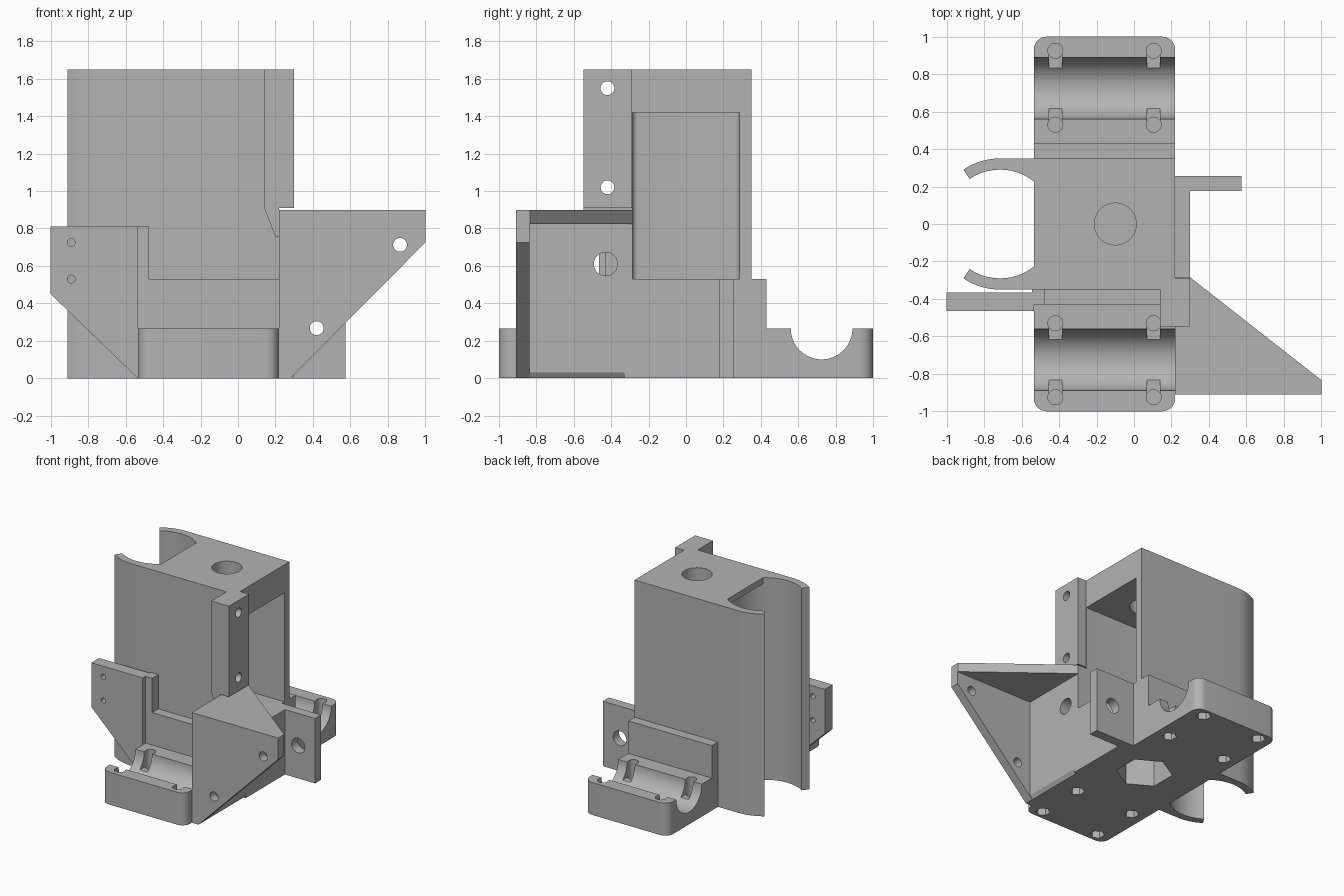
import bpy, bmesh
from math import cos, sin, radians

cube = bpy.data.objects.get("Cube")
if cube:
    bpy.data.objects.remove(cube, do_unlink=True)

grey = bpy.data.materials.new("printed grey")
grey.use_nodes = True
grey.diffuse_color = (0.45, 0.45, 0.45, 1)
grey.node_tree.nodes["Principled BSDF"].inputs["Base Color"].default_value = (0.45, 0.45, 0.45, 1)

parts = []
TOP = 1.65
LEFT, RIGHT = -0.535, 0.22


def arc(cx, cy, r, start, end, steps=24):
    angles = [radians(start + (end - start) * i / steps) for i in range(steps + 1)]
    return [(cx + r * cos(a), cy + r * sin(a)) for a in angles]


def rect(a0, a1, b0, b1):
    return [(a0, b0), (a1, b0), (a1, b1), (a0, b1)]


def prism(name, profile, axis, lo, hi, keep=True, round_end=None):
    """Extrude a closed 2D profile along an axis."""
    place = {"x": lambda a, b, t: (t, a, b),
             "y": lambda a, b, t: (a, t, b),
             "z": lambda a, b, t: (a, b, t)}[axis]
    bm = bmesh.new()
    rings = [[bm.verts.new(place(a, b, t)) for a, b in profile] for t in (lo, hi)]
    bm.faces.new(rings[0])
    bm.faces.new(rings[1])
    n = len(profile)
    for i in range(n):
        j = (i + 1) % n
        bm.faces.new((rings[0][i], rings[0][j], rings[1][j], rings[1][i]))
    if round_end is not None:
        # Round the upright corners at the far end
        edges = [e for e in bm.edges
                 if all(abs(v.co.y - round_end) < 1e-4 for v in e.verts)
                 and abs(e.verts[0].co.z - e.verts[1].co.z) > 0.1]
        bmesh.ops.bevel(bm, geom=edges, offset=0.07, segments=8,
                        profile=0.5, affect="EDGES")
    bmesh.ops.recalc_face_normals(bm, faces=bm.faces[:])
    mesh = bpy.data.meshes.new(name)
    bm.to_mesh(mesh)
    bm.free()
    mesh.materials.append(grey)
    obj = bpy.data.objects.new(name, mesh)
    bpy.context.collection.objects.link(obj)
    if keep:
        parts.append(obj)
    else:
        obj.hide_render = True
    return obj


def cut(target, profile, axis, lo, hi):
    """Subtract a prism from a part, then discard the cutter."""
    cutter = prism("cutter", profile, axis, lo, hi, keep=False)
    mod = target.modifiers.new("cut", "BOOLEAN")
    mod.operation = "DIFFERENCE"
    mod.solver = "EXACT"
    mod.object = cutter
    bpy.context.view_layer.objects.active = target
    bpy.ops.object.modifier_apply(modifier=mod.name)
    bpy.data.objects.remove(cutter, do_unlink=True)


def circle(cx, cy, r, steps=32):
    return arc(cx, cy, r, 0, 360, steps)[:-1]


def hexagon(cx, cy, r):
    return arc(cx, cy, r, 30, 390, 6)[:-1]


# Main column with two curved clip arms on its left side
half = [(RIGHT, 0.35)] + arc(-0.715, 0, 0.35, 90, 124, 10) + arc(-0.715, 0, 0.29, 124, 51.6)
column = prism("column", half + [(x, -y) for x, y in reversed(half)], "z", 0, TOP)
cut(column, circle(-0.715, 0, 0.29, 72), "z", 0.05, TOP - 0.05)

# Column pocket, top hole and nut trap
pocket = ([(0.4, -0.287), (0.4, 0.285)] + arc(-0.34, 0.255, 0.03, 90, 180, 6)
          + arc(-0.34, -0.257, 0.03, 180, 270, 6))
cut(column, pocket, "z", 0.53, 1.42)
cut(column, circle(-0.1, 0, 0.112), "z", 1.3, 1.8)
cut(column, hexagon(-0.1, 0, 0.21), "z", -0.1, 0.4)

# Rod bearing cradles, front and back
for side, name in ((-1, "front_cradle"), (1, "back_cradle")):
    outline = ([(0.32, 0), (1, 0), (1, 0.265)] + arc(0.725, 0.265, 0.165, 0, -180, 32)
               + [(0.43, 0.265), (0.43, 0.53), (0.32, 0.53)])
    cradle = prism(name, [(side * y, z) for y, z in outline], "x", LEFT, RIGHT,
                   round_end=side)
    for x in (-0.42, 0.105):
        for y, inner in ((0.925, 0.83), (0.53, 0.625)):
            lo, hi = sorted((side * y, side * inner))
            cut(cradle, rect(x - 0.035, x + 0.035, lo, hi), "z", 0.14, 0.4)
            cut(cradle, circle(x, side * y, 0.04, 20), "z", 0.09, 0.4)
            cut(cradle, hexagon(x, side * y, 0.055), "z", -0.1, 0.07)

# Left arm and the thinner web joining it to the column
arm = prism("left_arm", [(-1, 0.81), (-1, 0.45), (LEFT, 0), (LEFT, 0.81)],
            "y", -0.465, -0.365)
for z in (0.725, 0.53):
    cut(arm, circle(-0.89, z, 0.021, 20), "y", -0.6, -0.2)
prism("arm_web", rect(-0.545, -0.475, 0.2, 0.81), "y", -0.43, -0.345)

# Right side wall, chamfered under the bracket
wall = prism("bracket_wall", [(RIGHT, 0), (0.28, 0), (0.3, 0.03), (0.3, 0.9), (RIGHT, 0.9)],
             "y", -0.91, -0.33)
cut(wall, circle(-0.43, 0.61, 0.063), "x", 0.1, 0.4)
prism("bracket_wall_end", rect(RIGHT, 0.3, 0, 0.9), "y", -0.33, -0.285)
prism("lower_side_wall", rect(RIGHT, 0.3, 0, 0.53), "y", -0.285, 0.18)

# Triangular bracket: front plate and top plate
plate = prism("bracket_front_plate",
              [(RIGHT, 0), (0.28, 0), (1, 0.725), (1, 0.9), (RIGHT, 0.9)], "y", -0.91, -0.838)
for x, z in ((0.865, 0.713), (0.42, 0.268)):
    cut(plate, circle(x, z, 0.037), "y", -1.1, -0.7)
prism("bracket_top_plate",
      [(RIGHT, -0.91), (1, -0.91), (1, -0.833), (0.3, -0.285), (RIGHT, -0.285)],
      "z", 0.825, 0.9)

# Rear fin with its bolt hole
fin = prism("rear_fin", rect(RIGHT, 0.573, 0, 0.53), "y", 0.177, 0.255)
cut(fin, circle(0.42, 0.268, 0.06), "y", 0, 0.4)

# Upright mounting block with a sloped foot
block = prism("mounting_block",
              [(0.14, TOP), (0.14, 0.91), (0.2, 0.755), (RIGHT, 0.755), (RIGHT, 0.91),
               (0.3, 0.91), (0.3, TOP)], "y", -0.547, -0.288)
for z in (1.02, 1.55):
    cut(block, circle(-0.42, z, 0.037), "x", 0, 0.5)

# Smooth curved faces, keep corners sharp
bpy.ops.object.select_all(action="DESELECT")
for part in parts:
    part.select_set(True)
bpy.context.view_layer.objects.active = column
bpy.ops.object.shade_smooth_by_angle(angle=radians(30))
